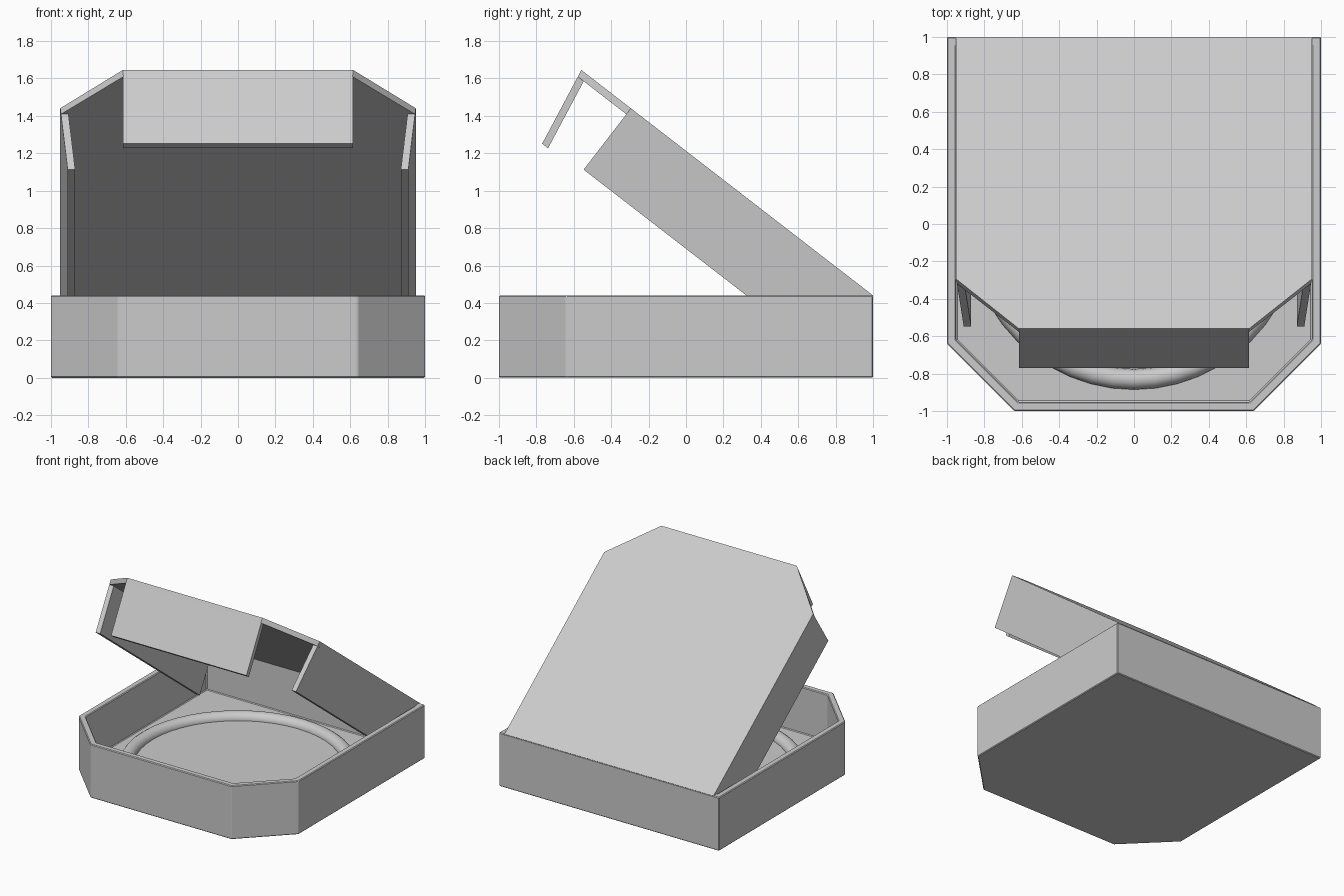
import bpy, bmesh, math
from mathutils import Matrix, Vector

if "Cube" in bpy.data.objects:
    bpy.data.objects.remove(bpy.data.objects["Cube"])


def loft(name, ring_a, ring_b, matrix=None):
    """Closed solid between two matching rings of points."""
    bm = bmesh.new()
    a = [bm.verts.new(p) for p in ring_a]
    b = [bm.verts.new(p) for p in ring_b]
    bm.faces.new(a)
    bm.faces.new(b)
    n = len(a)
    for i in range(n):
        j = (i + 1) % n
        bm.faces.new((a[i], a[j], b[j], b[i]))
    bmesh.ops.recalc_face_normals(bm, faces=bm.faces)
    mesh = bpy.data.meshes.new(name)
    bm.to_mesh(mesh)
    bm.free()
    obj = bpy.data.objects.new(name, mesh)
    bpy.context.collection.objects.link(obj)
    if matrix:
        obj.matrix_world = matrix
    return obj


def at(points, h):
    return [(x, y, h) for x, y in points]


# Base tray: square with two cut front corners, open on top
HEIGHT, FLOOR = 0.44, 0.06
outer = [(-1, 1), (1, 1), (1, -0.64), (0.64, -1), (-0.64, -1), (-1, -0.64)]
inner = [(-0.95, 0.95), (0.95, 0.95), (0.95, -0.62),
         (0.62, -0.95), (-0.62, -0.95), (-0.95, -0.62)]
bm = bmesh.new()
rings = [[bm.verts.new(p) for p in at(o, h)] for o, h in
         ((outer, 0), (outer, HEIGHT), (inner, HEIGHT), (inner, FLOOR))]
for lo, hi in zip(rings, rings[1:]):
    for i in range(6):
        j = (i + 1) % 6
        bm.faces.new((lo[i], lo[j], hi[j], hi[i]))
bm.faces.new(rings[0])
bm.faces.new(rings[-1])
bmesh.ops.recalc_face_normals(bm, faces=bm.faces)
mesh = bpy.data.meshes.new("base_tray")
bm.to_mesh(mesh)
bm.free()
base = bpy.data.objects.new("base_tray", mesh)
bpy.context.collection.objects.link(base)
bevel = base.modifiers.new("soft_edges", 'BEVEL')
bevel.width = 0.006
bevel.segments = 1

# Ring half sunk in the tray floor
bpy.ops.mesh.primitive_torus_add(major_radius=0.83, minor_radius=0.055,
                                 major_segments=48, minor_segments=16,
                                 location=(0, 0, FLOOR))
ring = bpy.context.object
ring.name = "floor_ring"
bpy.ops.object.shade_smooth_by_angle()

# Lid frame: local x across, y from hinge to front edge, z into the lid
tilt = math.radians(37.7)
c, s = math.cos(tilt), math.sin(tilt)
lid = Matrix(((1, 0, 0, 0),
              (0, -c, -s, 1),
              (0, s, -c, HEIGHT),
              (0, 0, 0, 1)))
T = 0.04

# Lid plate with cut front corners
plate = [(-0.95, 0), (0.95, 0), (0.95, 1.636),
         (0.615, 1.971), (-0.615, 1.971), (-0.95, 1.636)]
plate_low = [(x * 0.996, min(y, 1.964)) for x, y in plate]
loft("lid_plate", at(plate, 0), at(plate_low, T), lid)

# Lid side walls, leaning slightly inward
for side, label in ((-1, "left"), (1, "right")):
    def strip(x, h):
        return at([(side * x, 0), (side * x, 1.636),
                   (side * (x - T), 1.636), (side * (x - T), 0)], h)
    loft("lid_wall_" + label, strip(0.946, T), strip(0.91, 0.414), lid)


# Lid front flap, leaning inward
def flap(y, h):
    return at([(-0.615, y), (0.615, y), (0.615, y - T), (-0.615, y - T)], h)


front = loft("lid_front_flap", flap(1.964, T), flap(1.896, 0.44), lid)
